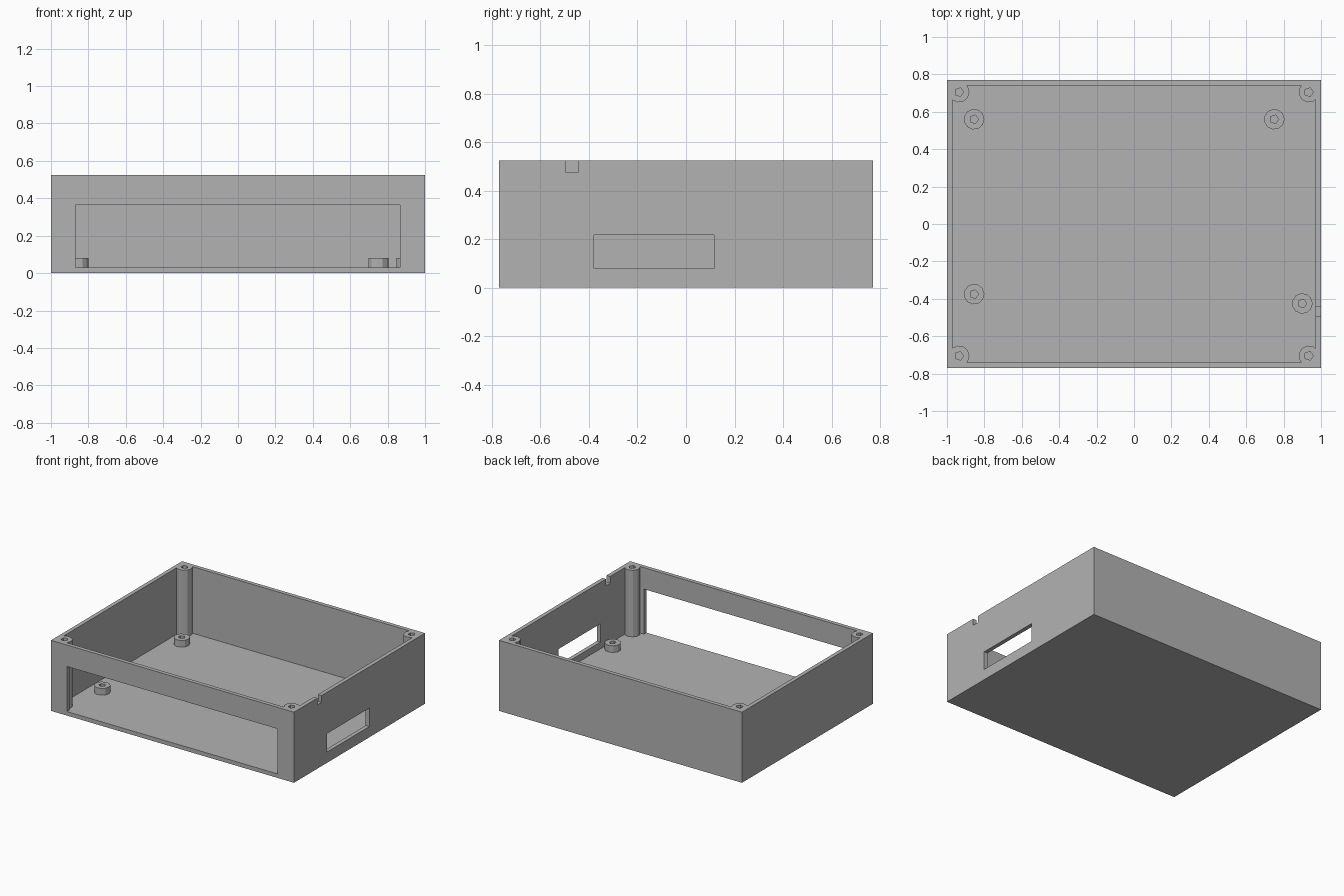
import bpy, bmesh
from math import pi
from mathutils import Matrix

cube = bpy.data.objects.get("Cube")
if cube:
    bpy.data.objects.remove(cube, do_unlink=True)

grey = bpy.data.materials.new("plain grey")
grey.use_nodes = True
colour = (0.45, 0.45, 0.45, 1)
grey.diffuse_color = colour
grey.node_tree.nodes["Principled BSDF"].inputs["Base Color"].default_value = colour

HX, HY, TOP = 1.0, 0.77, 0.525
WALL, FLOOR = 0.03, 0.03
POST_R, HOLE_R = 0.055, 0.024


def finish(name, bm):
    mesh = bpy.data.meshes.new(name)
    bm.to_mesh(mesh)
    bm.free()
    mesh.materials.append(grey)
    obj = bpy.data.objects.new(name, mesh)
    bpy.context.collection.objects.link(obj)
    return obj


def box(name, x, y, z):
    bm = bmesh.new()
    bmesh.ops.create_cube(bm, size=1)
    for v in bm.verts:
        for i, (low, high) in enumerate((x, y, z)):
            v.co[i] = high if v.co[i] > 0 else low
    return finish(name, bm)


def prism(name, sides, radius, x, y, z0, z1):
    bm = bmesh.new()
    bmesh.ops.create_cone(bm, cap_ends=True, segments=sides, radius1=radius,
                          radius2=radius, depth=z1 - z0,
                          matrix=Matrix.Translation((x, y, (z0 + z1) / 2))
                          @ Matrix.Rotation(-pi / 2, 4, "Z"))
    return finish(name, bm)


def cut(obj, cutter):
    """Subtract the cutter, bake the result and discard the cutter."""
    mod = obj.modifiers.new("cut", "BOOLEAN")
    mod.operation, mod.solver, mod.object = "DIFFERENCE", "EXACT", cutter
    graph = bpy.context.evaluated_depsgraph_get()
    baked = bpy.data.meshes.new_from_object(obj.evaluated_get(graph))
    obj.modifiers.clear()
    obj.data = baked
    bpy.data.objects.remove(cutter, do_unlink=True)


# Cavity, with the corner posts left standing
corners = [(sx * 0.935, sy * 0.705) for sx in (-1, 1) for sy in (-1, 1)]
cavity = box("cavity", (WALL - HX, HX - WALL), (WALL - HY, HY - WALL),
             (FLOOR, TOP + 0.1))
for x, y in corners:
    cut(cavity, prism("post", 11, POST_R, x, y, 0, TOP + 0.2))

# Tray with floor, walls and posts
tray = box("tray", (-HX, HX), (-HY, HY), (0, TOP))
cut(tray, cavity)

# Screw holes in the posts
for x, y in corners:
    cut(tray, prism("screw_hole", 5, HOLE_R, x, y, FLOOR, TOP + 0.1))

# Front opening, side slot and cable notch
cut(tray, box("front_opening", (-0.87, 0.865), (-HY - 0.1, -HY + WALL + 0.005),
              (FLOOR, 0.365)))
cut(tray, box("side_slot", (HX - 0.05, HX + 0.1), (-0.38, 0.115), (0.08, 0.217)))
cut(tray, box("cable_notch", (HX - 0.04, HX + 0.1), (-0.495, -0.445),
              (0.475, TOP + 0.1)))

# Board standoffs on the floor
spots = {"back_right": (-0.855, 0.56), "back_left": (0.75, 0.56),
         "front_right": (-0.855, -0.375), "front_left": (0.9, -0.425)}
for place, (x, y) in spots.items():
    standoff = prism("standoff_" + place, 11, POST_R, x, y, FLOOR - 0.005, 0.08)
    cut(standoff, prism("bore", 5, HOLE_R, x, y, 0, 0.2))
